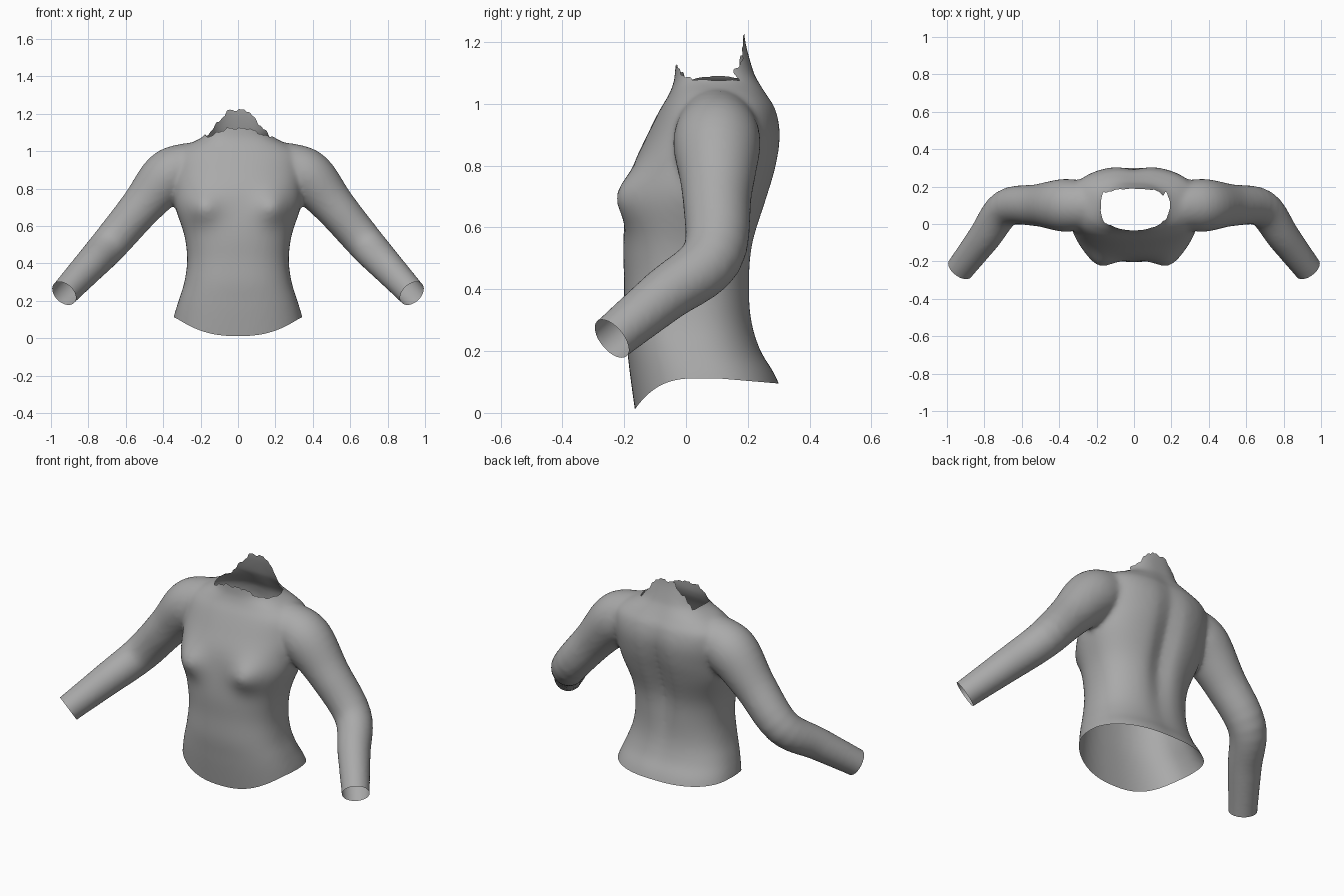
import bpy, bmesh, math
from mathutils import Vector

old = bpy.data.objects.get("Cube")
if old:
    bpy.data.objects.remove(old, do_unlink=True)

SEG = 64

# Torso stations: height, half width, front y, back y
TORSO = [(-.1, .385, -.15, .36), (.1, .347, -.178, .3), (.2, .318, -.19, .245),
         (.3, .287, -.2, .217), (.42, .272, -.2, .213), (.55, .287, -.203, .225),
         (.7, .335, -.19, .27), (.8, .345, -.17, .298), (.9, .35, -.125, .31),
         (.98, .34, -.085, .295), (1.03, .28, -.055, .265), (1.07, .2, -.04, .24),
         (1.11, .165, -.035, .22), (1.22, .145, -.03, .19), (1.32, .14, -.03, .19)]
# Sleeve stations: centre x, y, z and radius
SLEEVE = [(.15, .1, .92, .13), (.29, .1, .905, .135), (.385, .1, .855, .14),
          (.52, .1, .7, .112), (.685, .085, .505, .1), (.8, -.07, .38, .088),
          (.93, -.24, .24, .075), (1, -.33, .16, .072)]


def refine(stations, steps=5):
    """Catmull-Rom curve through the stations."""
    p = [Vector(s) for s in stations]
    p = [p[0]] + p + [p[-1]]
    out = []
    for a, b, c, d in zip(p, p[1:], p[2:], p[3:]):
        for i in range(steps):
            t = i / steps
            out.append(b + (c - a) * t / 2 + (a - b * 2.5 + c * 2 - d / 2) * t**2
                       + ((b - c) * 3 + d - a) * t**3 / 2)
    return out + [p[-1]]


def loft(bm, rings):
    """Closed tube through rings of points."""
    rows = [[bm.verts.new(q) for q in ring] for ring in rings]
    for lo, hi in zip(rows, rows[1:]):
        for i in range(SEG):
            j = (i + 1) % SEG
            bm.faces.new((lo[i], lo[j], hi[j], hi[i]))
    bm.faces.new(rows[0][::-1])
    bm.faces.new(rows[-1])


def bell(v, centre, width):
    return math.exp(-((v - centre) / width) ** 2)


def torso_ring(s):
    z, half, front, back = s
    mid, depth = (front + back) / 2, (back - front) / 2
    ring = []
    for i in range(SEG):
        a = math.tau * i / SEG
        c, n = math.cos(a), math.sin(a)
        x = half * math.copysign(abs(c) ** .84, c)
        y = mid + depth * math.copysign(abs(n) ** .84, n)
        if n < 0:   # bust
            y -= .06 * bell(abs(x), .19, .09) * bell(z, .7, .085)
        else:       # spine groove
            y -= .035 * bell(x, 0, .06) * bell(z, .65, .32)
        ring.append((x, y, z))
    return ring


def sleeve_rings(side):
    path = refine(SLEEVE)
    rings = []
    for i, s in enumerate(path):
        ahead, behind = path[min(i + 1, len(path) - 1)], path[max(i - 1, 0)]
        turn = (ahead - behind).to_3d().to_track_quat('Z', 'Y')
        ring = []
        for k in range(SEG):
            a = math.tau * k / SEG
            q = s.to_3d() + turn @ Vector((math.cos(a), math.sin(a), 0)) * s.w
            ring.append((q.x * side, q.y, q.z))
        rings.append(ring)
    return rings


def hem_height(co):
    rise = max(.05 - co.y, 0) / .22
    return .112 - .107 * rise**3 - .085 * max(co.y - .1, 0)


def neck_height(co):
    x = abs(co.x)
    ragged = .006 * math.sin(co.x * 95) + .004 * math.sin(co.x * 210 + 1)
    if co.y > .08:
        return 1.08 + .14 * min(max((.17 - x) / .12, 0), 1) + ragged
    return 1.08 + .042 * min(max((.15 - x) / .09, 0), 1) + ragged * .7


def cut(bm, point, normal):
    geom = bm.verts[:] + bm.edges[:] + bm.faces[:]
    bmesh.ops.bisect_plane(bm, geom=geom, dist=1e-5, plane_co=point,
                           plane_no=normal, clear_outer=True)


def curved_cut(bm, height, direction):
    """Trim along a height field by levelling it, slicing and restoring."""
    for v in bm.verts:
        v.co.z -= height(v.co)
    cut(bm, (0, 0, 0), (0, 0, direction))
    for v in bm.verts:
        v.co.z += height(v.co)


# Solid volumes for body and both sleeves
bm = bmesh.new()
loft(bm, [torso_ring(s) for s in refine(TORSO)])
for side in (1, -1):
    loft(bm, sleeve_rings(side))
bmesh.ops.recalc_face_normals(bm, faces=bm.faces)
mesh = bpy.data.meshes.new("shirt")
bm.to_mesh(mesh)
bm.free()
shirt = bpy.data.objects.new("shirt", mesh)
bpy.context.collection.objects.link(shirt)

# Fuse into one skin and soften the joins
fuse = shirt.modifiers.new("fuse", 'REMESH')
fuse.mode, fuse.voxel_size = 'VOXEL', .013
soften = shirt.modifiers.new("soften", 'SMOOTH')
soften.factor, soften.iterations = .5, 9
graph = bpy.context.evaluated_depsgraph_get()
skin = bpy.data.meshes.new_from_object(shirt.evaluated_get(graph))
shirt.modifiers.clear()
shirt.data = skin
bpy.data.meshes.remove(mesh)

# Open the cuffs, hem and ragged neckline
bm = bmesh.new()
bm.from_mesh(skin)
wrist, before = Vector(SLEEVE[-2][:3]), Vector(SLEEVE[-3][:3])
for side in (1, -1):
    flip = Vector((side, 1, 1))
    cut(bm, wrist * flip, (wrist - before) * flip)
curved_cut(bm, hem_height, -1)
curved_cut(bm, neck_height, 1)
bm.to_mesh(skin)
bm.free()

# Plain grey cloth
cloth = bpy.data.materials.new("grey cloth")
cloth.use_nodes = True
grey = (.4, .4, .4, 1)
cloth.diffuse_color = grey
cloth.node_tree.nodes["Principled BSDF"].inputs["Base Color"].default_value = grey
skin.materials.clear()
skin.materials.append(cloth)
skin.shade_smooth()
